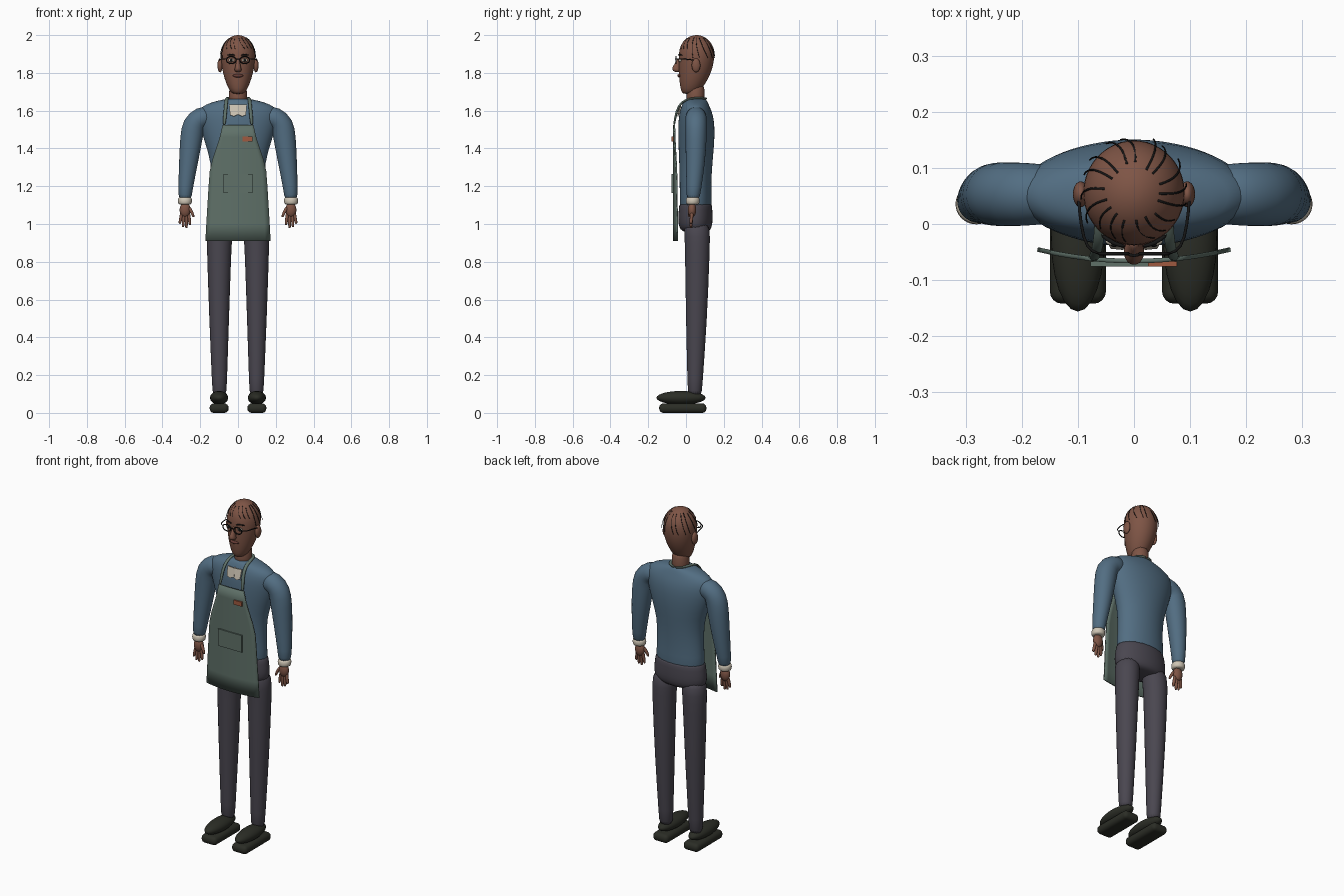
import bpy, bmesh, math, random
from mathutils import Vector, Matrix

random.seed(4)


def material(name, r, g, b):
    m = bpy.data.materials.new(name)
    m.diffuse_color = (r, g, b, 1)
    return m


SKIN = material("brown skin", 0.21, 0.09, 0.06)
SWEATER = material("blue wool", 0.085, 0.155, 0.225)
TROUSER = material("grey trouser cloth", 0.068, 0.062, 0.08)
SHOE = material("dark shoe leather", 0.024, 0.026, 0.019)
APRON = material("sage apron cloth", 0.115, 0.165, 0.14)
CREAM = material("cream shirt", 0.62, 0.56, 0.46)
TAG = material("rust tag", 0.35, 0.10, 0.05)
BLACK = material("black", 0.008, 0.008, 0.008)
LIP = material("lip brown", 0.13, 0.045, 0.035)


def finish(name, bm, mat, mirror=False, subsurf=0, smooth=True):
    bmesh.ops.recalc_face_normals(bm, faces=bm.faces[:])
    me = bpy.data.meshes.new(name)
    bm.to_mesh(me)
    bm.free()
    me.materials.append(mat)
    for p in me.polygons:
        p.use_smooth = smooth
    ob = bpy.data.objects.new(name, me)
    bpy.context.collection.objects.link(ob)
    if mirror:
        ob.modifiers.new("mirror", 'MIRROR').use_mirror_merge = False
    if subsurf:
        s = ob.modifiers.new("round", 'SUBSURF')
        s.levels = s.render_levels = subsurf
    return ob


def add_tube(bm, secs, sides=20, ref=(0, 1, 0), flat=False, closed=False):
    """Skin oval rings (x, y, z, width radius, depth radius) along a path."""
    pts = [Vector(s[:3]) for s in secs]
    n, rings = len(pts), []
    for i, (p, s) in enumerate(zip(pts, secs)):
        if closed:
            t = pts[(i + 1) % n] - pts[i - 1]
        else:
            t = pts[min(i + 1, n - 1)] - pts[max(i - 1, 0)]
        t = Vector((0, 0, 1)) if flat else t.normalized()
        r = Vector(ref)
        b = (r - t * r.dot(t)).normalized()
        a = b.cross(t)
        rings.append([bm.verts.new(p + a * s[3] * math.cos(k * math.tau / sides)
                                   + b * s[4] * math.sin(k * math.tau / sides))
                      for k in range(sides)])
    for i in range(n if closed else n - 1):
        r0, r1 = rings[i], rings[(i + 1) % n]
        for k in range(sides):
            j = (k + 1) % sides
            bm.faces.new((r0[k], r0[j], r1[j], r1[k]))
    if not closed:
        bm.faces.new(rings[0])
        bm.faces.new(rings[-1])


def tube(name, secs, mat, mirror=False, subsurf=1, **kw):
    bm = bmesh.new()
    add_tube(bm, secs, **kw)
    return finish(name, bm, mat, mirror, subsurf)


def stack(name, rows, mat, x=0.0, **kw):
    """Upright form from rows of (z, width radius, centre y, depth radius)."""
    return tube(name, [(x, cy, z, rx, ry) for z, rx, cy, ry in rows], mat, flat=True, **kw)


def wire(name, pts, r, mat, ref, **kw):
    return tube(name, [(*p, r, r) for p in pts], mat, ref=ref, sides=8, **kw)


def ball(name, c, r, mat, mirror=False):
    bm = bmesh.new()
    bmesh.ops.create_uvsphere(bm, u_segments=24, v_segments=14, radius=1,
                              matrix=Matrix.Translation(c) @ Matrix.Diagonal((*r, 1)))
    return finish(name, bm, mat, mirror)


def box(name, c, d, mat, mirror=False, bevel=0.0):
    bm = bmesh.new()
    bmesh.ops.create_cube(bm, size=1, matrix=Matrix.Translation(c) @ Matrix.Diagonal((*d, 1)))
    if bevel:
        bmesh.ops.bevel(bm, geom=bm.edges[:], offset=bevel, segments=4,
                        profile=0.5, affect='EDGES')
    return finish(name, bm, mat, mirror, smooth=bevel > 0)


# Shoes
box("shoe_sole", (0.1, -0.017, 0.025), (0.1, 0.25, 0.05), SHOE, True, 0.022)
ball("shoe_upper", (0.1, -0.026, 0.08), (0.048, 0.13, 0.036), SHOE, True)

# Trousers
tube("trouser_leg", [(0.09, 0.055, 1.02, 0.07, 0.07), (0.098, 0.06, 0.93, 0.068, 0.068),
                     (0.1, 0.06, 0.85, 0.065, 0.066), (0.1, 0.056, 0.5, 0.053, 0.057),
                     (0.098, 0.047, 0.13, 0.039, 0.039), (0.098, 0.047, 0.09, 0.037, 0.037)],
     TROUSER, True, flat=True)
stack("trouser_hips", [(0.955, 0.12, 0.052, 0.06), (0.97, 0.152, 0.05, 0.082),
                       (1.0, 0.166, 0.05, 0.092), (1.05, 0.162, 0.05, 0.092),
                       (1.10, 0.153, 0.051, 0.088), (1.112, 0.148, 0.051, 0.085)],
      TROUSER, subsurf=1)

# Sweater body and sleeves
stack("sweater_body", [(1.06, 0.147, 0.051, 0.083), (1.1, 0.149, 0.051, 0.085),
                       (1.2, 0.143, 0.05, 0.083), (1.33, 0.142, 0.052, 0.088),
                       (1.43, 0.176, 0.055, 0.096), (1.52, 0.202, 0.055, 0.097),
                       (1.58, 0.212, 0.053, 0.09), (1.62, 0.2, 0.05, 0.076),
                       (1.645, 0.14, 0.05, 0.065), (1.66, 0.075, 0.05, 0.056),
                       (1.662, 0.05, 0.05, 0.045)], SWEATER, sides=32)
tube("sweater_sleeve", [(0.13, 0.053, 1.57, 0.058, 0.055), (0.2, 0.053, 1.565, 0.06, 0.057),
                        (0.236, 0.053, 1.53, 0.064, 0.058), (0.248, 0.053, 1.45, 0.06, 0.057),
                        (0.263, 0.05, 1.32, 0.05, 0.051), (0.279, 0.041, 1.18, 0.038, 0.039),
                        (0.281, 0.036, 1.12, 0.034, 0.034)], SWEATER, True)

# Shirt cuffs and collar
stack("shirt_cuff", [(1.102, 0.029, 0.035, 0.029), (1.108, 0.038, 0.035, 0.037),
                     (1.136, 0.038, 0.036, 0.037), (1.143, 0.03, 0.036, 0.03)],
      CREAM, x=0.281, mirror=True)
bm = bmesh.new()
bm.faces.new([bm.verts.new(v) for v in ((0.002, -0.038, 1.632), (0.047, -0.032, 1.632),
                                        (0.042, -0.044, 1.578), (0.022, -0.046, 1.57),
                                        (0.0, -0.045, 1.58))])
bm.faces.new([bm.verts.new(v) for v in ((0.002, -0.038, 1.632), (0.0, -0.045, 1.58),
                                        (0.0, -0.03, 1.58), (0.002, -0.025, 1.632))])
collar = finish("shirt_collar", bm, CREAM, True, smooth=False)
collar.modifiers.new("thickness", 'SOLIDIFY').thickness = 0.006

# Hands: palm, four spread fingers and a thumb
ball("palm", (0.28, 0.032, 1.075), (0.029, 0.022, 0.04), SKIN, True)
bm = bmesh.new()
for x0, x1, z1 in ((0.263, 0.254, 0.994), (0.274, 0.273, 0.978),
                   (0.286, 0.291, 0.983), (0.297, 0.308, 1.0)):
    add_tube(bm, [(x0, 0.032, 1.07, 0.009, 0.01), ((x0 + x1) / 2, 0.029, 1.03, 0.009, 0.01),
                  (x1, 0.026, z1 + 0.008, 0.008, 0.008), (x1, 0.026, z1, 0.005, 0.005)], sides=10)
add_tube(bm, [(0.262, 0.028, 1.09, 0.011, 0.011), (0.246, 0.022, 1.066, 0.009, 0.01),
              (0.236, 0.018, 1.042, 0.007, 0.008), (0.234, 0.018, 1.036, 0.004, 0.005)], sides=10)
finish("fingers", bm, SKIN, True, 1)

# Apron: shaped, gently wrapped sheet
rows = [(0.91, 0.172), (1.0, 0.167), (1.1, 0.161), (1.2, 0.155), (1.28, 0.149), (1.34, 0.135),
        (1.4, 0.115), (1.46, 0.096), (1.525, 0.081)]
bm = bmesh.new()
grid = [[bm.verts.new((w * u / 6, -0.066 + 0.7 * (w * u / 6) ** 2, z))
         for u in range(-6, 7)] for z, w in rows]
for a, b in zip(grid, grid[1:]):
    for k in range(12):
        bm.faces.new((a[k], a[k + 1], b[k + 1], b[k]))
apron = finish("apron_sheet", bm, APRON)
solid = apron.modifiers.new("thickness", 'SOLIDIFY')
solid.thickness, solid.offset = 0.008, 0
box("apron_pocket", (0, -0.0715, 1.215), (0.155, 0.009, 0.1), APRON)
box("apron_tag", (0.051, -0.0715, 1.45), (0.052, 0.009, 0.026), TAG)
tube("apron_strap", [(0.074, -0.064, 1.515, 0.01, 0.006), (0.067, -0.052, 1.6, 0.01, 0.006),
                     (0.062, -0.024, 1.65, 0.01, 0.006), (0.06, 0.03, 1.667, 0.01, 0.006),
                     (0.05, 0.08, 1.667, 0.01, 0.006), (0.028, 0.1, 1.664, 0.01, 0.006),
                     (0.0, 0.105, 1.662, 0.01, 0.006)],
     APRON, True, ref=(0.15, -0.5, 0.85), sides=10)

# Neck and head
stack("neck", [(1.62, 0.05, 0.05, 0.05), (1.67, 0.048, 0.05, 0.048),
               (1.76, 0.048, 0.052, 0.048)], SKIN)
stack("head", [(1.688, 0.022, 0.018, 0.032), (1.698, 0.04, 0.021, 0.046),
               (1.74, 0.062, 0.034, 0.068), (1.8, 0.081, 0.048, 0.086),
               (1.86, 0.091, 0.055, 0.094), (1.91, 0.092, 0.056, 0.095),
               (1.95, 0.08, 0.056, 0.084), (1.98, 0.056, 0.056, 0.06),
               (1.996, 0.028, 0.056, 0.03), (2.0, 0.008, 0.056, 0.008)], SKIN, sides=28)
ball("ear", (0.095, 0.053, 1.84), (0.014, 0.023, 0.037), SKIN, True)
stack("nose", [(1.88, 0.008, -0.034, 0.008), (1.855, 0.01, -0.042, 0.014),
               (1.83, 0.016, -0.052, 0.022), (1.815, 0.021, -0.05, 0.024),
               (1.804, 0.013, -0.045, 0.016)], SKIN, sides=14)
ball("lips", (0, -0.034, 1.785), (0.028, 0.012, 0.009), LIP)

# Eyes and brows
ball("eye_white", (0.035, -0.031, 1.867), (0.016, 0.008, 0.009), CREAM, True)
ball("pupil", (0.035, -0.037, 1.867), (0.007, 0.004, 0.008), BLACK, True)
wire("eyebrow", [(0.014, -0.04, 1.893), (0.036, -0.036, 1.899), (0.06, -0.018, 1.892)],
     0.004, BLACK, (0, 1, 0), mirror=True)

# Glasses: rims, bridge and side arms
rim = [(0.036 + 0.026 * math.cos(a), -0.053, 1.868 + 0.019 * math.sin(a), 0.003, 0.003)
       for a in (k * math.tau / 24 for k in range(24))]
tube("glasses_rim", rim, BLACK, True, 0, sides=8, closed=True)
wire("glasses_bridge", [(-0.012, -0.054, 1.872), (0, -0.057, 1.876), (0.012, -0.054, 1.872)],
     0.003, BLACK, (0, 1, 0))
wire("glasses_arm", [(0.06, -0.053, 1.874), (0.085, -0.046, 1.875), (0.095, 0.0, 1.873),
                     (0.099, 0.045, 1.868), (0.099, 0.065, 1.855)],
     0.003, BLACK, (0, 0, 1), mirror=True)

# Sparse hair strands combed down from the crown
bm = bmesh.new()
count = 17
for i in range(count):
    az = math.tau * (i + random.uniform(-0.2, 0.2)) / count
    front = math.sin(az) < -0.4
    start, end = math.radians(random.uniform(28, 36)), math.radians(68 if front else 92)
    twist, flick = random.uniform(0.1, 0.35), random.uniform(0.01, 0.07)
    secs = []
    for k in range(9):
        t = k / 8
        ph, a = start + (end - start) * t, az + twist * t * t
        f = 1.0 + (0.0 if front else flick) * t * t
        r = 0.0023 * (1 - 0.4 * t)
        secs.append((0.0925 * f * math.sin(ph) * math.cos(a),
                     0.056 + 0.0955 * f * math.sin(ph) * math.sin(a),
                     1.884 + 0.116 * math.cos(ph), r, r))
    add_tube(bm, secs, sides=6, ref=(-math.sin(az), math.cos(az), 0.01))
finish("hair_strands", bm, BLACK)
